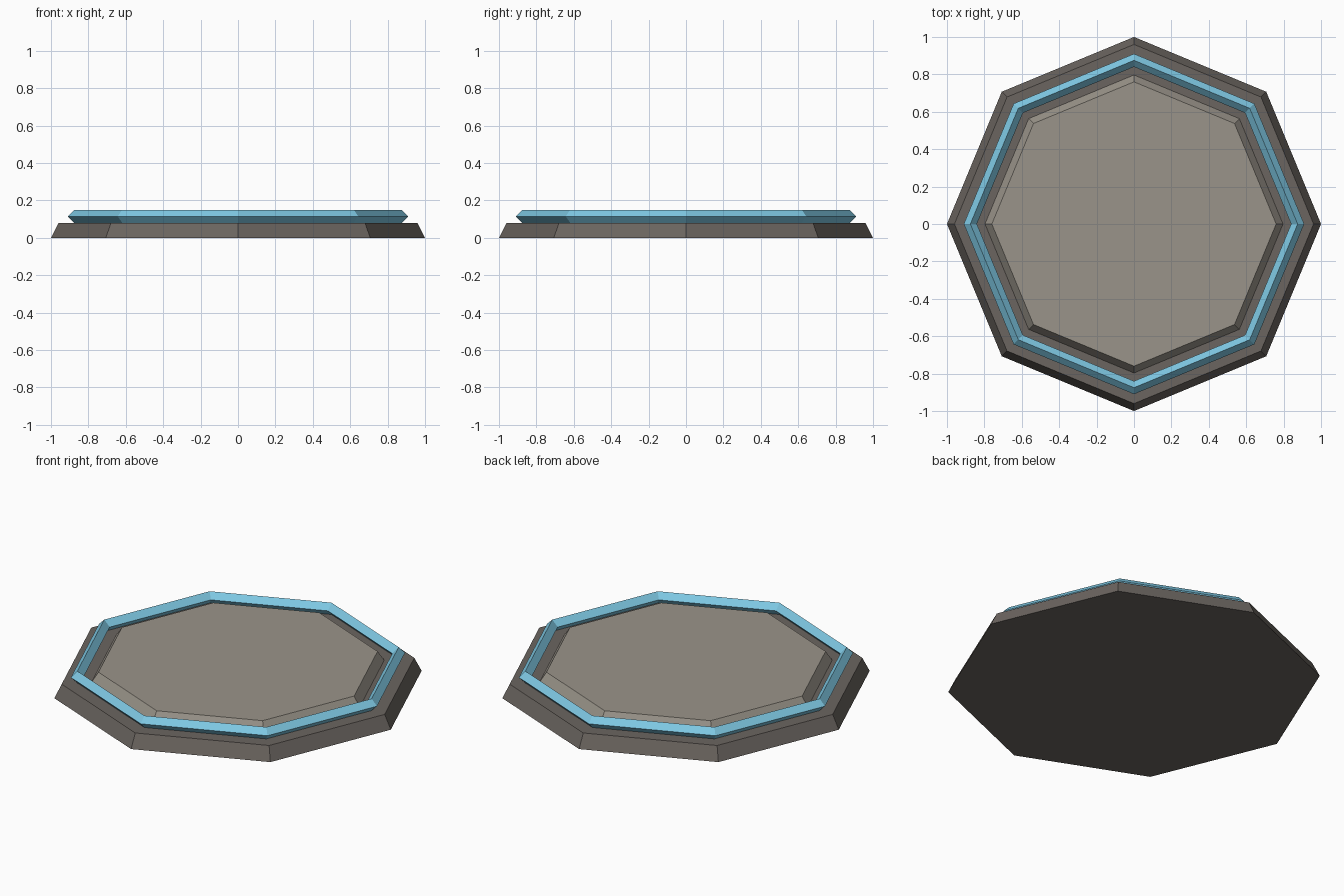
import bpy, math

if "Cube" in bpy.data.objects:
    bpy.data.objects.remove(bpy.data.objects["Cube"])


def material(name, rgb):
    m = bpy.data.materials.new(name)
    m.diffuse_color = (*rgb, 1.0)
    m.use_nodes = True
    m.node_tree.nodes["Principled BSDF"].inputs["Base Color"].default_value = m.diffuse_color
    return m


dark_stone = material("dark stone", (0.147, 0.130, 0.117))
light_stone = material("light stone", (0.323, 0.296, 0.254))
glow_blue = material("pale blue", (0.209, 0.578, 0.768))


def slab(name, r_bottom, r_top, z0, z1, mat):
    """Eight-sided tapered slab with corners on the x and y axes."""
    bpy.ops.mesh.primitive_cone_add(vertices=8, radius1=r_bottom, radius2=r_top,
                                    depth=z1 - z0, location=(0, 0, (z0 + z1) / 2))
    ob = bpy.context.object
    ob.name = name
    ob.data.materials.append(mat)
    return ob


# Wide tapered base and the raised panel on it
slab("base", 1.0, 0.96, 0.0, 0.08, dark_stone)
slab("raised_panel", 0.80, 0.76, 0.075, 0.135, light_stone)

# Octagonal trim ring with a diamond cross-section
bpy.ops.mesh.primitive_torus_add(major_segments=8, minor_segments=4,
                                 major_radius=0.875, minor_radius=0.035,
                                 location=(0, 0, 0.115))
ring = bpy.context.object
ring.name = "trim_ring"
ring.data.materials.append(glow_blue)
for p in ring.data.polygons:
    p.use_smooth = False
